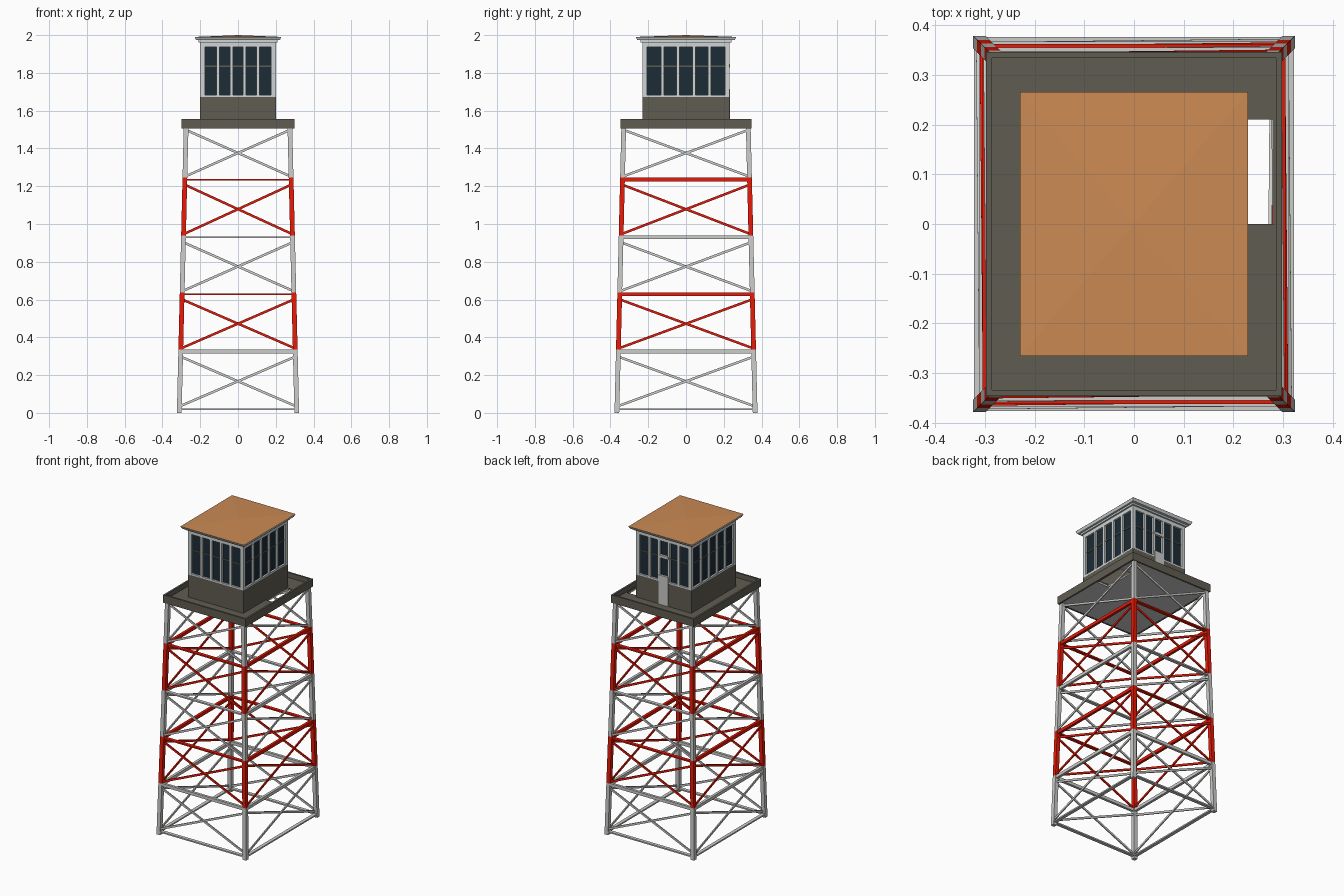
import bpy
import bmesh
from mathutils import Vector

if "Cube" in bpy.data.objects:
    bpy.data.objects.remove(bpy.data.objects["Cube"])


def material(name, rgb):
    m = bpy.data.materials.new(name)
    m.diffuse_color = (*rgb, 1)
    m.use_nodes = True
    m.node_tree.nodes["Principled BSDF"].inputs["Base Color"].default_value = m.diffuse_color
    return m


GREY = material("light grey steel", (0.60, 0.61, 0.59))
RED = material("signal red", (0.80, 0.010, 0.002))
DARK = material("dark olive grey", (0.115, 0.108, 0.083))
TRIM = material("pale trim", (0.63, 0.66, 0.66))
GLASS = material("dark glass", (0.012, 0.025, 0.036))
ROOF = material("tan roof", (0.60, 0.255, 0.088))


def hexa(bm, pts):
    """Six-sided block from 4 bottom and 4 top corners."""
    v = [bm.verts.new(p) for p in pts]
    for f in ((3, 2, 1, 0), (4, 5, 6, 7), (0, 1, 5, 4), (1, 2, 6, 5), (2, 3, 7, 6), (3, 0, 4, 7)):
        bm.faces.new([v[i] for i in f])


def rect(x0, x1, y0, y1, z):
    return [(x0, y0, z), (x1, y0, z), (x1, y1, z), (x0, y1, z)]


def box(bm, x0, x1, y0, y1, z0, z1):
    hexa(bm, rect(x0, x1, y0, y1, z0) + rect(x0, x1, y0, y1, z1))


def beam(bm, a, b, normal, width, depth):
    """Bar from a to b; depth runs along normal, width across it."""
    a, b, n = Vector(a), Vector(b), Vector(normal)
    side = (b - a).normalized().cross(n).normalized() * width / 2
    n = n * depth / 2
    hexa(bm, [p + s for p in (a, b) for s in (-side - n, side - n, side + n, -side + n)])


def finish(bm, name, mat):
    bmesh.ops.recalc_face_normals(bm, faces=bm.faces)
    me = bpy.data.meshes.new(name)
    bm.to_mesh(me)
    bm.free()
    me.materials.append(mat)
    ob = bpy.data.objects.new(name, me)
    bpy.context.collection.objects.link(ob)
    return ob


def corner(sx, sy, z):
    """Centre of a tapering leg at height z."""
    return (sx * (0.311 - 0.024 * z), sy * (0.366 - 0.024 * z), z)


# lattice tower: five bays in alternating colours
levels = [0, 0.335, 0.638, 0.94, 1.245, 1.51]
signs = [(-1, -1), (1, -1), (1, 1), (-1, 1)]
for i in range(5):
    z0, z1 = levels[i], levels[i + 1]
    mat = RED if i % 2 else GREY
    # leg segments
    bm = bmesh.new()
    h = 0.0125
    for sx, sy in signs:
        pts = []
        for z in (z0, z1):
            x, y, _ = corner(sx, sy, z)
            pts += rect(x - h, x + h, y - h, y + h, z)
        hexa(bm, pts)
    finish(bm, f"leg_section_{i + 1}", mat)
    # crossed braces and horizontal girts on each face
    br, gi = bmesh.new(), bmesh.new()
    for k in range(4):
        p, q = signs[k], signs[(k + 1) % 4]
        n = (0, p[1], 0) if p[1] == q[1] else (p[0], 0, 0)
        lo, hi = z0 + (0.034 if i == 0 else 0.006), z1 - (0.012 if i == 4 else 0.037)
        off = Vector(n) * 0.004
        beam(br, Vector(corner(*p, lo)) + off, Vector(corner(*q, hi)) + off, n, 0.013, 0.007)
        beam(br, Vector(corner(*q, lo)) - off, Vector(corner(*p, hi)) - off, n, 0.013, 0.007)
        heights = ([0.02] if i == 0 else []) + ([z1 - 0.01] if i < 4 else [])
        for z in heights:
            flat = z < 0.1 or (n[1] != 0 and i > 0)
            beam(gi, corner(*p, z), corner(*q, z), n,
                 0.009 if flat else 0.02, 0.022 if flat else 0.017)
    finish(br, f"cross_braces_{i + 1}", mat)
    if i < 4:
        finish(gi, f"horizontal_girts_{i + 1}", mat)
    else:
        gi.free()

# platform floor with ladder opening on the right side
X, Y = 0.298, 0.346
hx0, hx1, hy0, hy1 = 0.2, 0.281, 0.0, 0.21
for name, mat, z0, z1 in (("platform_floor", DARK, 1.514, 1.524),
                          ("platform_underside", GREY, 1.506, 1.514)):
    bm = bmesh.new()
    e = 0.012
    box(bm, -X + e, hx0, -Y + e, Y - e, z0, z1)
    box(bm, hx0, X - e, -Y + e, hy0, z0, z1)
    box(bm, hx0, X - e, hy1, Y - e, z0, z1)
    box(bm, hx1, X - e, hy0, hy1, z0, z1)
    finish(bm, name, mat)

# raised rim around the platform
bm = bmesh.new()
for s in (-1, 1):
    box(bm, -X, X, *sorted((s * Y, s * (Y - 0.012))), 1.505, 1.556)
    box(bm, *sorted((s * X, s * (X - 0.012))), -Y + 0.012, Y - 0.012, 1.505, 1.556)
finish(bm, "platform_rim", DARK)

# cabin walls
CX, CY = 0.2, 0.23
bm = bmesh.new()
box(bm, -CX, CX, -CY, CY, 1.512, 1.672)
finish(bm, "cabin_lower_wall", DARK)
g = 0.012
bm = bmesh.new()
box(bm, -CX + g, CX - g, -CY + g, CY - g, 1.672, 1.96)
finish(bm, "cabin_glass", GLASS)

# window frames: sill, head, corner posts, mullions
bm = bmesh.new()
bars = bmesh.new()
for half, out, axis in ((CX, CY, 0), (CY, CX, 1)):
    for s in (-1, 1):
        o = sorted((s * out, s * (out - g - 0.002)))
        m = sorted((s * (out - 0.008), s * (out - g - 0.002)))

        def bar(b, u0, u1, z0, z1, d):
            box(b, *((u0, u1, *d) if axis == 0 else (*d, u0, u1)), z0, z1)

        bar(bm, -half, half, 1.668, 1.682, o)
        bar(bm, -half, half, 1.938, 1.966, o)
        for t in (-1, 1):
            bar(bm, *sorted((t * half, t * (half - 0.024))), 1.682, 1.938, o)
        pane = 2 * (half - 0.024) / 5
        for j in range(1, 5):
            c = -half + 0.024 + j * pane
            bar(bm, c - 0.008, c + 0.008, 1.682, 1.938, o)
        bar(bars, -half + 0.02, half - 0.02, 1.832, 1.838, m)
finish(bm, "window_frames", TRIM)
finish(bars, "window_glazing_bars", DARK)

# back door: lower panel and cross rail
bm = bmesh.new()
box(bm, -0.034, 0.034, CY - 0.01, CY + 0.004, 1.524, 1.715)
box(bm, -0.034, 0.034, CY - 0.013, CY + 0.003, 1.828, 1.846)
finish(bm, "back_door", GREY)

# stepped cornice and low hipped roof
bm = bmesh.new()
box(bm, -0.21, 0.21, -0.24, 0.24, 1.962, 1.975)
hexa(bm, rect(-0.222, 0.222, -0.257, 0.257, 1.973) + rect(-0.229, 0.229, -0.266, 0.266, 1.99))
finish(bm, "roof_cornice", TRIM)
bm = bmesh.new()
base = [bm.verts.new(p) for p in rect(-0.229, 0.229, -0.266, 0.266, 1.9905)]
top = bm.verts.new((0, 0, 2.0))
bm.faces.new(base[::-1])
for i in range(4):
    bm.faces.new((base[i], base[(i + 1) % 4], top))
finish(bm, "roof_cover", ROOF)
